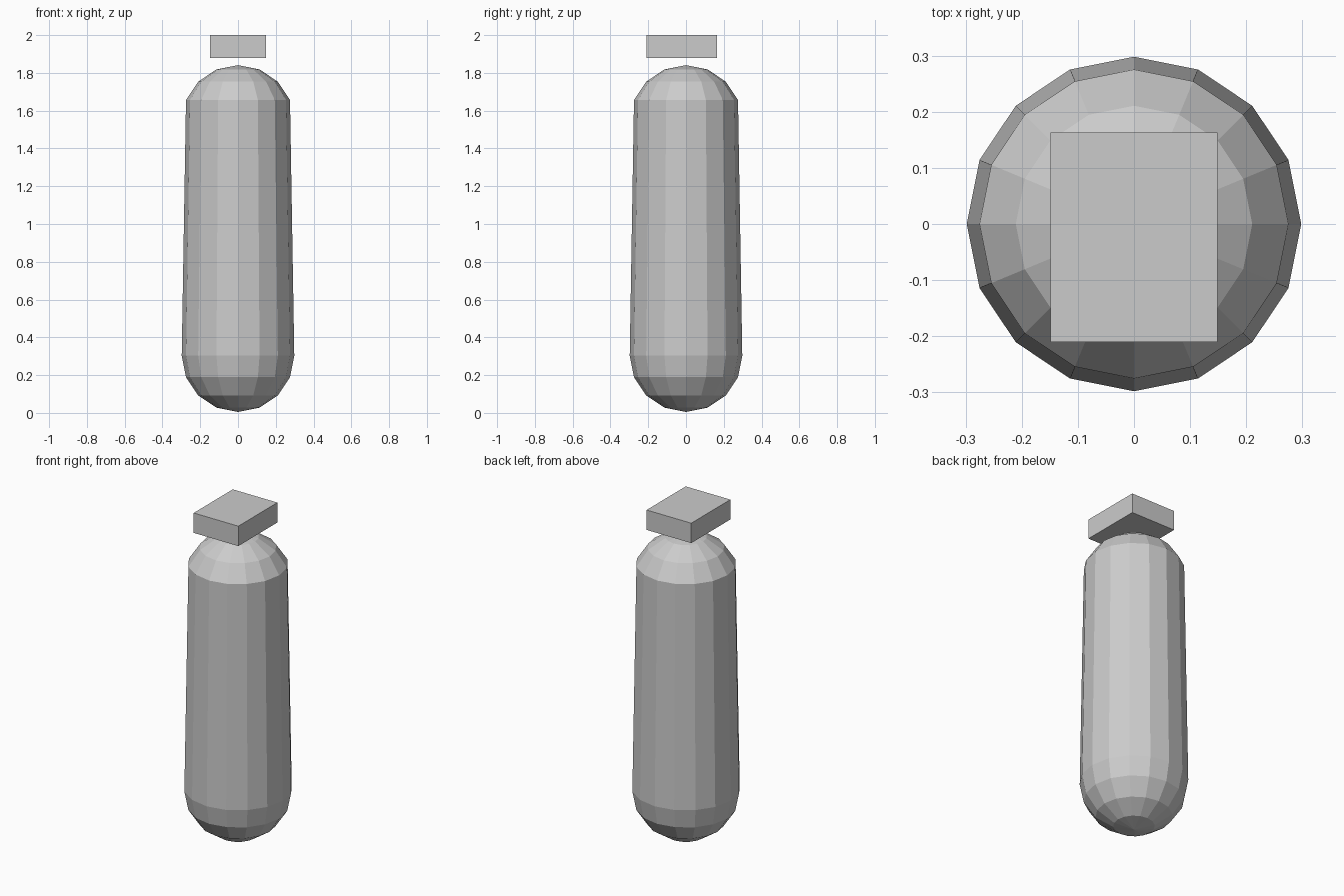
import bpy, bmesh
from math import sin, cos, pi

if "Cube" in bpy.data.objects:
    bpy.data.objects.remove(bpy.data.objects["Cube"])

SIDES = 16
R = 0.298
LOW, HIGH = 0.303, 1.543   # centres of the bottom and top domes


def finish(bm, name):
    bmesh.ops.recalc_face_normals(bm, faces=bm.faces)
    mesh = bpy.data.meshes.new(name)
    bm.to_mesh(mesh)
    bm.free()
    obj = bpy.data.objects.new(name, mesh)
    bpy.context.collection.objects.link(obj)
    return obj


# Capsule body: faceted domes joined by slightly tapering straight sides
step = pi / 8
profile = [(R * cos(a * step), LOW + R * sin(a * step)) for a in (-3, -2, -1, 0)]
profile += [(R * cos(a * step), HIGH + R * sin(a * step)) for a in (1, 2, 3)]

bm = bmesh.new()
rings = [[bm.verts.new((r * cos(2 * pi * i / SIDES), r * sin(2 * pi * i / SIDES), z))
          for i in range(SIDES)] for r, z in profile]
bottom = bm.verts.new((0, 0, LOW - R))
top = bm.verts.new((0, 0, HIGH + R))
for i in range(SIDES):
    j = (i + 1) % SIDES
    for a, b in zip(rings, rings[1:]):
        bm.faces.new((a[i], a[j], b[j], b[i]))
    bm.faces.new((bottom, rings[0][j], rings[0][i]))
    bm.faces.new((top, rings[-1][i], rings[-1][j]))
finish(bm, "capsule_body")

# Floating block above the body, set slightly towards the front
bm = bmesh.new()
bmesh.ops.create_cube(bm, size=1)
bmesh.ops.scale(bm, vec=(0.298, 0.373, 0.12), verts=bm.verts)
bmesh.ops.translate(bm, vec=(0, -0.0235, 1.94), verts=bm.verts)
finish(bm, "top_block")
